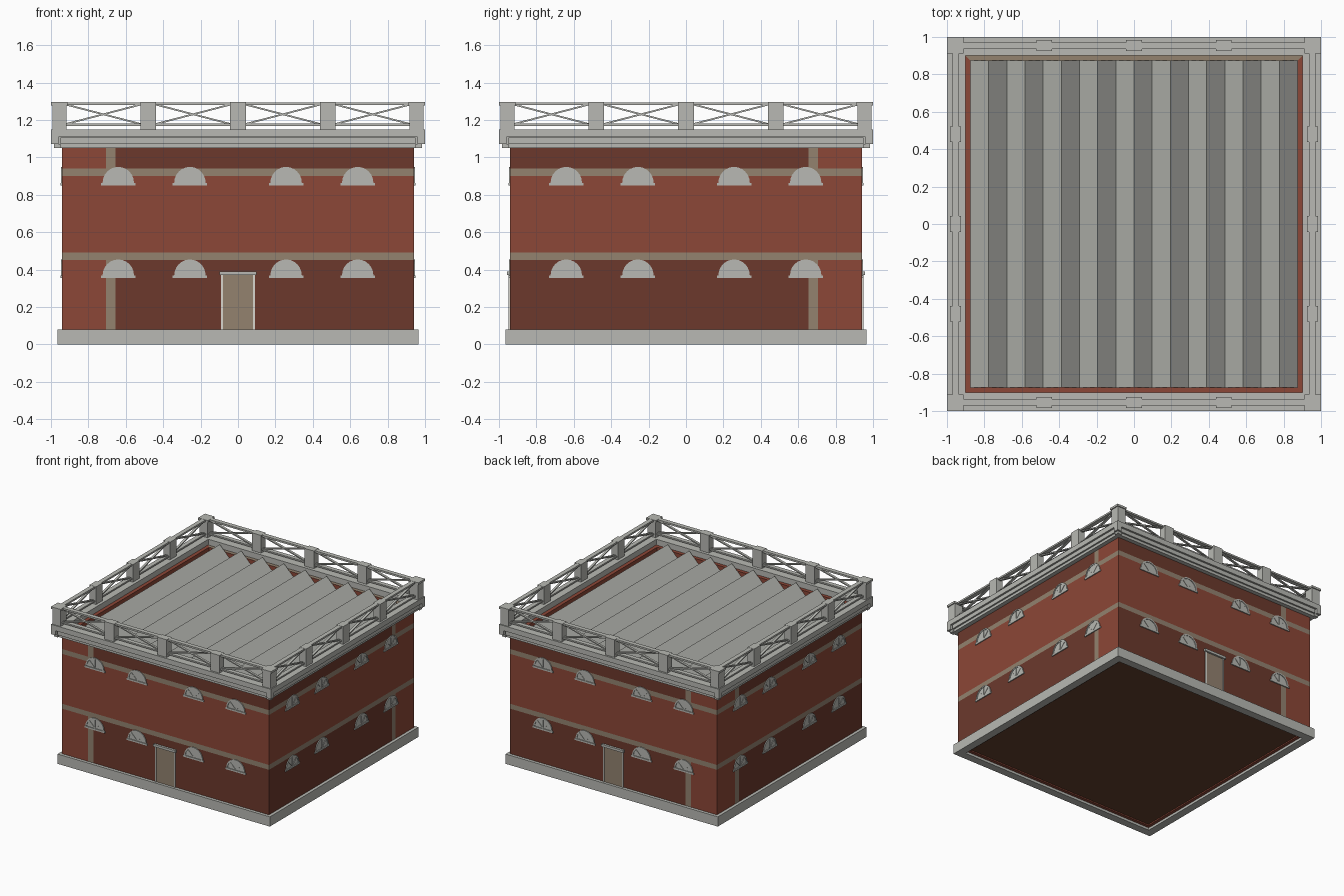
import bpy, bmesh, math
from mathutils import Matrix, Vector

cube = bpy.data.objects.get("Cube")
if cube:
    bpy.data.objects.remove(cube, do_unlink=True)


def material(name, hex_code):
    rgb = [int(hex_code[i:i + 2], 16) / 255 for i in (0, 2, 4)]
    lin = [c / 12.92 if c <= 0.04045 else ((c + 0.055) / 1.055) ** 2.4 for c in rgb]
    m = bpy.data.materials.new(name)
    m.use_nodes = True
    m.diffuse_color = (*lin, 1)
    m.node_tree.nodes["Principled BSDF"].inputs["Base Color"].default_value = (*lin, 1)
    return m


STONE = material("stone grey", "B8B9B3")
BRICK = material("brick red", "8C4737")
DARK = material("dark brick", "6C392C")
TAN = material("tan trim", "93826F")
WOOD = material("floor brown", "62402C")
WHITE = material("door frame white", "D8D6CE")


def box(bm, x0, x1, y0, y1, z0, z1):
    m = Matrix.Translation(((x0 + x1) / 2, (y0 + y1) / 2, (z0 + z1) / 2))
    m = m @ Matrix.Diagonal((x1 - x0, y1 - y0, z1 - z0, 1))
    bmesh.ops.create_cube(bm, size=1, matrix=m)


def prism(bm, points, y0, y1):
    """Extrude an x-z outline along y."""
    face = bm.faces.new([bm.verts.new((x, y0, z)) for x, z in points])
    new = bmesh.ops.extrude_face_region(bm, geom=[face])["geom"]
    verts = [v for v in new if isinstance(v, bmesh.types.BMVert)]
    bmesh.ops.translate(bm, verts=verts, vec=(0, y1 - y0, 0))


def bar(bm, a, b, thick, deep):
    """Square bar between two points lying in a plane of constant y."""
    a, b = Vector(a), Vector(b)
    d = b - a
    m = Matrix.Translation((a + b) / 2) @ Matrix.Rotation(-math.atan2(d.z, d.x), 4, 'Y')
    bmesh.ops.create_cube(bm, size=1, matrix=m @ Matrix.Diagonal((d.length, deep, thick, 1)))


def ring(bm, outer, inner, z0, z1):
    """Square ring with a clean quad topology."""
    corners = [(-1, -1), (1, -1), (1, 1), (-1, 1)]
    loops = [[bm.verts.new((sx * r, sy * r, z)) for sx, sy in corners]
             for r, z in ((outer, z0), (outer, z1), (inner, z1), (inner, z0))]
    for k in range(4):
        p, q = loops[k], loops[(k + 1) % 4]
        for i in range(4):
            j = (i + 1) % 4
            bm.faces.new((p[i], p[j], q[j], q[i]))


def finish(bm, name, mats, turns=(0,)):
    """Make one object, repeating the front geometry on the given sides."""
    bmesh.ops.recalc_face_normals(bm, faces=bm.faces[:])
    source = bm.copy()
    mesh = bpy.data.meshes.new(name)
    bm.clear()
    for t in turns:
        tmp = bpy.data.meshes.new("tmp")
        source.to_mesh(tmp)
        tmp.transform(Matrix.Rotation(t * math.pi / 2, 4, 'Z'))
        bm.from_mesh(tmp)
        bpy.data.meshes.remove(tmp)
    bm.to_mesh(mesh)
    bm.free()
    source.free()
    for m in mats:
        mesh.materials.append(m)
    ob = bpy.data.objects.new(name, mesh)
    bpy.context.collection.objects.link(ob)
    return ob


ALL = (0, 1, 2, 3)
W = 0.94

# Brick walls, cut along the bands and pilasters and coloured by position
bm = bmesh.new()
ring(bm, W, 0.875, 0.02, 1.10)
cuts = [((0, 0, z), (0, 0, 1)) for z in (0.45, 0.49, 0.90, 0.94)]
cuts += [((x, 0, 0), (1, 0, 0)) for x in (-0.705, -0.655)]
cuts += [((0, y, 0), (0, 1, 0)) for y in (0.655, 0.705)]
for co, no in cuts:
    bmesh.ops.bisect_plane(bm, geom=bm.verts[:] + bm.edges[:] + bm.faces[:],
                           plane_co=co, plane_no=no)
bmesh.ops.recalc_face_normals(bm, faces=bm.faces[:])
for f in bm.faces:
    c, n = f.calc_center_median(), f.normal
    if abs(n.z) > 0.5:
        f.material_index = 2 if c.y > 0.88 and n.z > 0 else 0
        continue
    if max(abs(c.x), abs(c.y)) < 0.9:
        continue
    along = -c.x if abs(n.y) > 0.5 else c.y
    if 0.45 < c.z < 0.49 or 0.90 < c.z < 0.94:
        f.material_index = 2
    elif 0.49 < c.z < 0.90 or along > 0.705:
        f.material_index = 0
    else:
        f.material_index = 2 if along > 0.655 else 1
finish(bm, "brick_walls", [BRICK, DARK, TAN])

# Plinth and floor
bm = bmesh.new()
ring(bm, 0.965, 0.90, 0, 0.08)
finish(bm, "plinth", [STONE])
bm = bmesh.new()
box(bm, -0.88, 0.88, -0.88, 0.88, 0.03, 0.05)
finish(bm, "floor", [WOOD])

# Half-round windows: pane, arch, sill and glazing bars
bm = bmesh.new()
for z in (0.355, 0.85):
    for x in (-0.64, -0.257, 0.257, 0.64):
        base = z + 0.014
        arc = [(math.cos(math.pi * i / 12), math.sin(math.pi * i / 12)) for i in range(13)]
        prism(bm, [(x + 0.074 * c, base + 0.075 * s) for c, s in arc], -W - 0.002, -W + 0.01)
        outer = [(x + 0.084 * c, base + 0.085 * s) for c, s in arc]
        inner = [(x + 0.073 * c, base + 0.074 * s) for c, s in arc]
        prism(bm, outer + inner[::-1], -W - 0.007, -W + 0.01)
        box(bm, x - 0.092, x + 0.092, -W - 0.008, -W + 0.01, z, base)
        for a in (45, 90, 135):
            r = math.radians(a)
            bar(bm, (x, -W - 0.002, base),
                (x + 0.075 * math.cos(r), -W - 0.002, base + 0.075 * math.sin(r)), 0.006, 0.006)
finish(bm, "arched_windows", [STONE], ALL)

# Doors on the front and back
bm = bmesh.new()
box(bm, -0.08, 0.08, -W - 0.003, -W + 0.01, 0.08, 0.37)
finish(bm, "doors", [TAN], (0, 2))
bm = bmesh.new()
for s in (-0.085, 0.085):
    box(bm, s - 0.005, s + 0.005, -W - 0.008, -W + 0.01, 0.08, 0.37)
finish(bm, "door_jambs", [WHITE], (0, 2))
bm = bmesh.new()
box(bm, -0.10, 0.10, -W - 0.018, -W + 0.01, 0.37, 0.39)
finish(bm, "door_lintels", [STONE], (0, 2))

# Cornice: stepped rings, face panels and corner blocks
bm = bmesh.new()
ring(bm, 0.975, 0.905, 1.05, 1.11)
ring(bm, 1.0, 0.90, 1.108, 1.15)
finish(bm, "cornice", [STONE])
bm = bmesh.new()
box(bm, -0.95, 0.95, -0.988, -0.96, 1.072, 1.105)
box(bm, -1.0, -0.96, -1.0, -0.96, 1.07, 1.109)
box(bm, -0.985, -0.95, -0.985, -0.95, 1.05, 1.071)
finish(bm, "cornice_panels", [STONE], ALL)

# Parapet posts
bm = bmesh.new()
box(bm, -0.992, -0.918, -0.992, -0.918, 1.15, 1.29)
box(bm, -1.0, -0.912, -1.0, -0.912, 1.278, 1.295)
for x in (-0.48, 0, 0.48):
    box(bm, x - 0.042, x + 0.042, -0.985, -0.925, 1.15, 1.295)
finish(bm, "parapet_posts", [STONE], ALL)

# Parapet rails and crossed braces
bm = bmesh.new()
Y = -0.953
for z0, z1 in ((1.28, 1.294), (1.168, 1.18)):
    box(bm, -0.93, 0.93, Y - 0.018, Y + 0.018, z0, z1)
for x0, x1 in ((-0.92, -0.52), (-0.44, -0.04), (0.04, 0.44), (0.52, 0.92)):
    bar(bm, (x0, Y, 1.178), (x1, Y, 1.282), 0.009, 0.02)
    bar(bm, (x0, Y, 1.282), (x1, Y, 1.178), 0.009, 0.018)
finish(bm, "parapet_rails", [STONE], ALL)

# Folded roof with nine ridges
bm = bmesh.new()
R, N = 0.874, 9
step = 2 * R / N
top = [(-R + step * i / 2, 1.15 if i % 2 else 1.05) for i in range(2 * N + 1)]
prism(bm, [(-R, 1.03)] + top + [(R, 1.03)], -R, R)
finish(bm, "folded_roof", [STONE])
